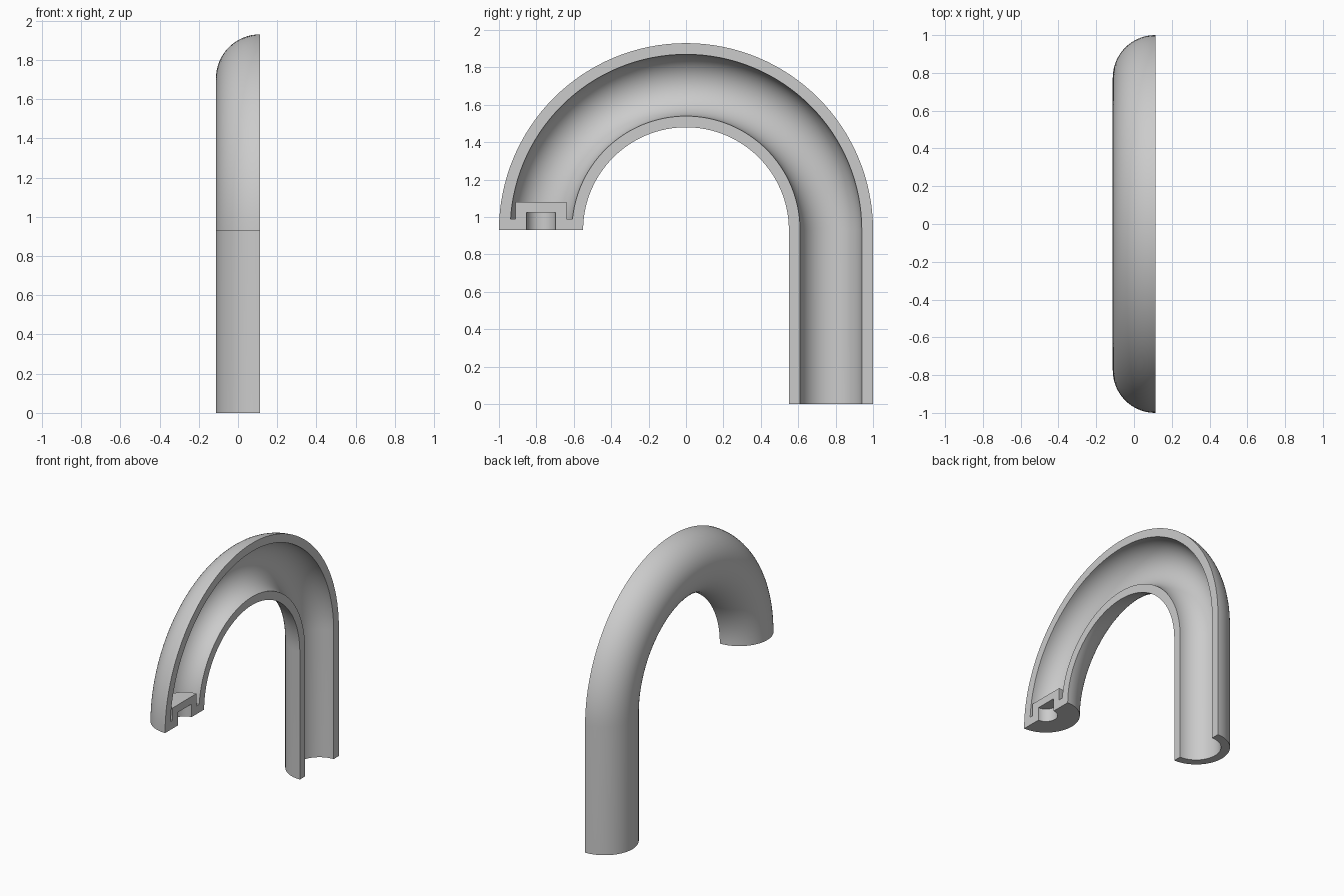
import bpy, bmesh
from math import sin, cos, pi, radians

cube = bpy.data.objects.get("Cube")
if cube:
    bpy.data.objects.remove(cube)

OUTER, BORE = 0.225, 0.165     # pipe radii
BEND = 0.775                   # radius of the bend's centre line
LEG = 0.93                     # height of the straight leg
CUT = OUTER / 2                # x of the flat cut face
ARC, TURN = 32, 64             # segments around the pipe and along the bend

grey = bpy.data.materials.new("light_grey")
grey.use_nodes = True
colour = (0.6, 0.6, 0.6, 1)
grey.diffuse_color = colour
grey.node_tree.nodes["Principled BSDF"].inputs["Base Color"].default_value = colour


def loft(name, rings):
    """Skin a series of closed rings and cap both ends."""
    bm = bmesh.new()
    loops = [[bm.verts.new(p) for p in ring] for ring in rings]
    n = len(loops[0])
    for a, b in zip(loops, loops[1:]):
        for i in range(n):
            j = (i + 1) % n
            bm.faces.new((a[i], a[j], b[j], b[i]))
    bm.faces.new(loops[0])
    bm.faces.new(loops[-1])
    bmesh.ops.remove_doubles(bm, verts=bm.verts, dist=0.00001)
    bmesh.ops.recalc_face_normals(bm, faces=bm.faces)
    mesh = bpy.data.meshes.new(name)
    bm.to_mesh(mesh)
    bm.free()
    mesh.materials.append(grey)
    obj = bpy.data.objects.new(name, mesh)
    bpy.context.collection.objects.link(obj)
    bpy.ops.object.select_all(action="DESELECT")
    obj.select_set(True)
    bpy.context.view_layer.objects.active = obj
    bpy.ops.object.shade_smooth_by_angle(angle=radians(30))


# Halved pipe: a half-ring section swept up the leg and around the bend
angles = [pi * i / ARC for i in range(ARC + 1)]
section = [(r * cos(a), CUT - r * sin(a))
           for r, order in ((OUTER, angles), (BORE, angles[::-1])) for a in order]


def pipe_ring(turn, base):
    return [(x, (BEND + u) * cos(turn), base + (BEND + u) * sin(turn))
            for u, x in section]


loft("curved_half_pipe",
     [pipe_ring(0, 0)] + [pipe_ring(pi * i / TURN, LEG) for i in range(TURN + 1)])

# End plug: floor, raised boss and blind socket, turned half way round
profile = [(0, 1.08), (0.137, 1.08), (0.137, 0.99), (0.168, 0.99),
           (0.168, LEG), (0.078, LEG), (0.078, 1.025), (0, 1.025)]
loft("end_plug", [[(CUT - r * sin(a), -BEND + r * cos(a), z) for r, z in profile]
                  for a in angles])
